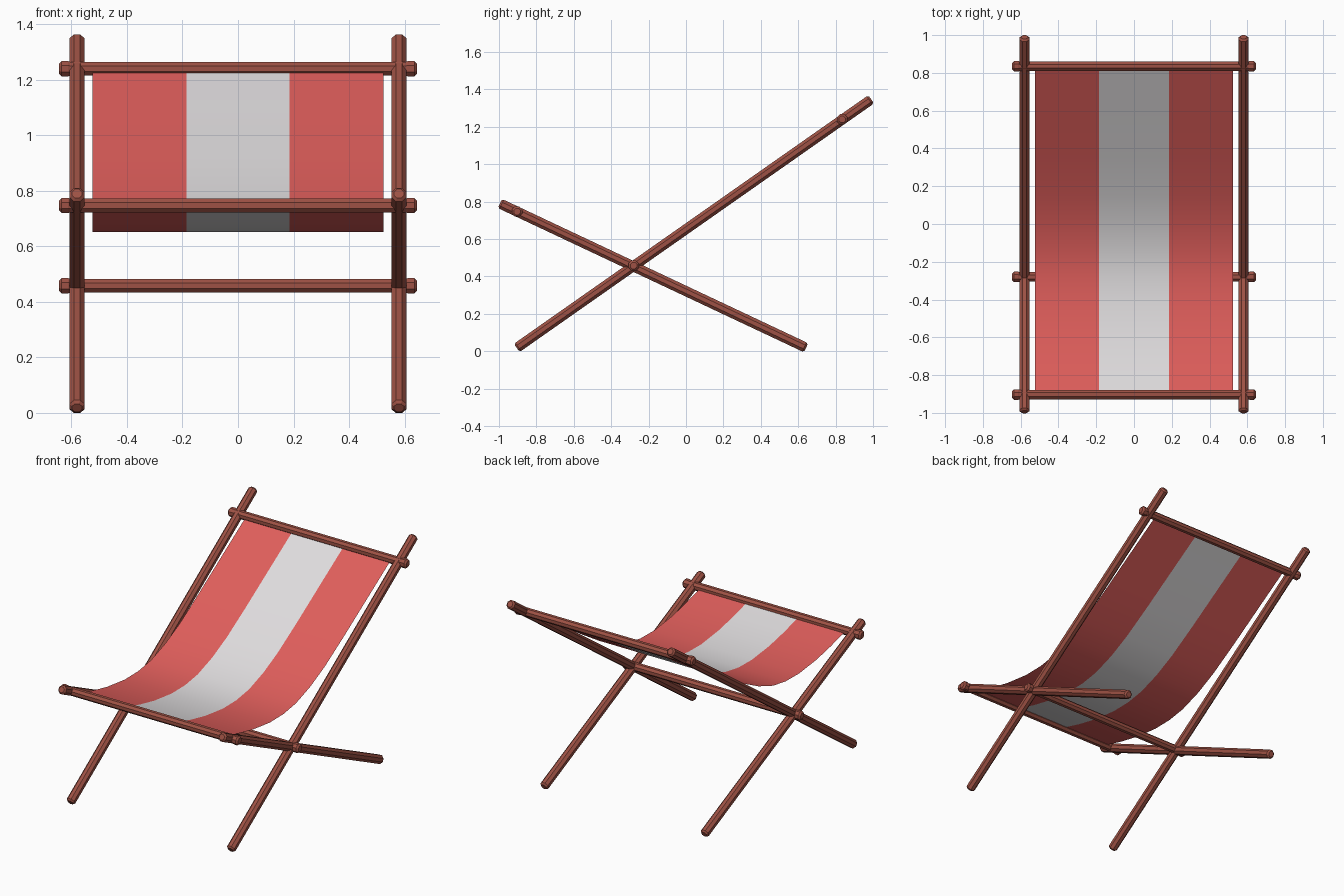
import bpy, bmesh, math
from mathutils import Vector

if "Cube" in bpy.data.objects:
    bpy.data.objects.remove(bpy.data.objects["Cube"])


def material(name, rgb):
    m = bpy.data.materials.new(name)
    m.diffuse_color = (*rgb, 1)
    m.use_nodes = True
    m.node_tree.nodes["Principled BSDF"].inputs["Base Color"].default_value = m.diffuse_color
    return m


wood = material("red_brown_wood", (0.34, 0.083, 0.058))
red = material("canvas_red", (0.74, 0.112, 0.105))
white = material("canvas_white", (0.74, 0.72, 0.73))


def finish(bm, name, mats):
    me = bpy.data.meshes.new(name)
    bm.to_mesh(me)
    bm.free()
    for m in mats:
        me.materials.append(m)
    ob = bpy.data.objects.new(name, me)
    bpy.context.collection.objects.link(ob)
    return ob


def rod(name, a, b, profile, side):
    """Octagonal rod from a to b; profile lists (distance from end, radius), mirrored to both ends."""
    a, b, side = Vector(a), Vector(b), Vector(side)
    d = (b - a).normalized()
    up = d.cross(side)
    length = (b - a).length
    stations = profile + [(length - t, r) for t, r in reversed(profile)]
    bm = bmesh.new()
    rings = []
    for t, r in stations:
        angles = [math.pi / 8 + k * math.pi / 4 for k in range(8)]
        rings.append([bm.verts.new(a + d * t + side * r * math.cos(w) + up * r * math.sin(w))
                      for w in angles])
    for p, q in zip(rings, rings[1:]):
        for k in range(8):
            bm.faces.new((p[k], p[(k + 1) % 8], q[(k + 1) % 8], q[k]))
    bm.faces.new(rings[0])
    bm.faces.new(rings[-1])
    bmesh.ops.recalc_face_normals(bm, faces=bm.faces)
    return finish(bm, name, [wood])


# crossed legs on both sides
leg_profile = [(0, 0.019), (0.01, 0.029)]
for label, x in (("left", -0.58), ("right", 0.58)):
    rod("long_leg_" + label, (x, -0.905, 0.018), (x, 0.99, 1.347), leg_profile, (1, 0, 0))
    rod("short_leg_" + label, (x, -0.995, 0.79), (x, 0.642, 0.019), leg_profile, (1, 0, 0))

# cross bars with slightly thicker ends
bar_profile = [(0, 0.019), (0.01, 0.030), (0.032, 0.030), (0.04, 0.027)]
for name, y, z in (("top_bar", 0.835, 1.24), ("front_bar", -0.903, 0.747), ("pivot_bar", -0.28, 0.458)):
    rod(name, (-0.645, y, z), (0.645, y, z), bar_profile, (0, 1, 0))

# striped canvas sling, a thin sheet hung between the bars
sag = [(0.825, 1.232), (0.6, 1.087), (0.35, 0.925), (0.15, 0.802), (0, 0.727), (-0.15, 0.674),
       (-0.28, 0.653), (-0.42, 0.651), (-0.6, 0.673), (-0.75, 0.705), (-0.895, 0.745)]
bm = bmesh.new()
rows = [[bm.verts.new((x, y, z)) for x in (-0.525, -0.185, 0.185, 0.525)] for y, z in sag]
for p, q in zip(rows, rows[1:]):
    for k in range(3):
        f = bm.faces.new((p[k], q[k], q[k + 1], p[k + 1]))
        f.material_index = 1 if k == 1 else 0
        f.smooth = True
finish(bm, "canvas_sling", [red, white])
